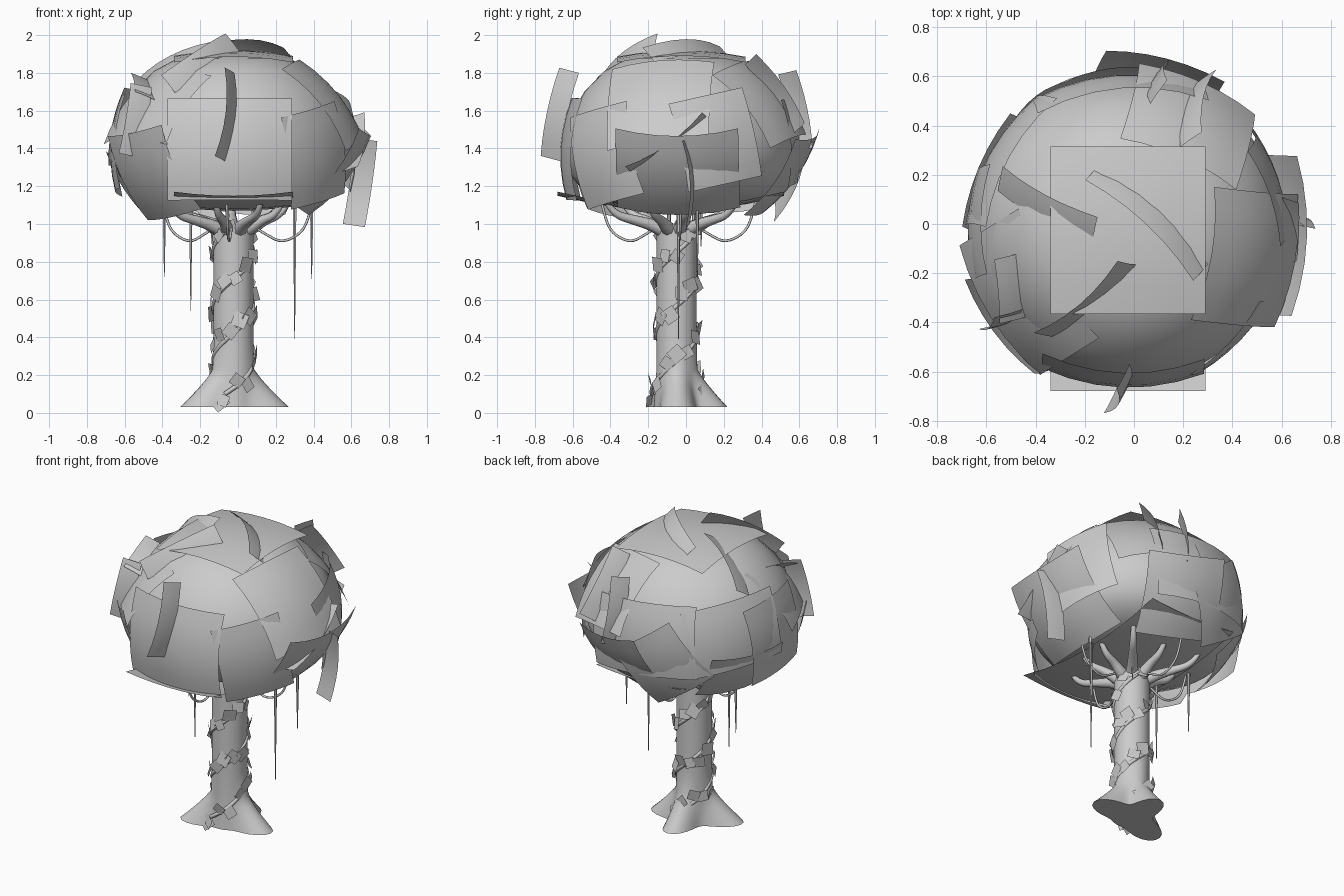
import bpy, bmesh, math, random
from math import sin, cos, pi, radians
from mathutils import Vector, Matrix

cube = bpy.data.objects.get("Cube")
if cube:
    bpy.data.objects.remove(cube)

random.seed(4)
grey = bpy.data.materials.new("plain grey")
grey.use_nodes = True
grey.diffuse_color = (0.6, 0.6, 0.6, 1)
grey.node_tree.nodes["Principled BSDF"].inputs["Base Color"].default_value = (0.6, 0.6, 0.6, 1)


def add_object(name, bm, angle=40):
    mesh = bpy.data.meshes.new(name)
    bm.to_mesh(mesh)
    bm.free()
    mesh.materials.append(grey)
    for face in mesh.polygons:
        face.use_smooth = True
    mesh.set_sharp_from_angle(angle=radians(angle))
    obj = bpy.data.objects.new(name, mesh)
    bpy.context.collection.objects.link(obj)


def add_grid(bm, nu, nv, point, wrap=False):
    """Quad grid of point(i, j), closed around i when wrap is set."""
    rows = [[bm.verts.new(point(i, j)) for i in range(nu)] for j in range(nv)]
    for low, high in zip(rows, rows[1:]):
        for i in range(nu if wrap else nu - 1):
            k = (i + 1) % nu
            bm.faces.new((low[i], low[k], high[k], high[i]))
    return rows


def tube(name, points, radii):
    """Smooth tapered tube along a path."""
    curve = bpy.data.curves.new(name, 'CURVE')
    curve.dimensions = '3D'
    curve.bevel_depth = 1
    curve.bevel_resolution = 2
    curve.resolution_u = 4
    curve.use_fill_caps = True
    line = curve.splines.new('NURBS')
    line.points.add(len(points) - 1)
    line.use_endpoint_u = True
    line.order_u = 3
    for p, co, r in zip(line.points, points, radii):
        p.co = (*co, 1)
        p.radius = r
    curve.materials.append(grey)
    obj = bpy.data.objects.new(name, curve)
    bpy.context.collection.objects.link(obj)


# Leaf crown: rounded body with a shallow bowl underneath
MIDDLE = Vector((-0.025, -0.025, 0))
PROFILE = [(0.02, 1.91), (0.15, 1.905), (0.3, 1.875), (0.42, 1.81), (0.53, 1.7),
           (0.6, 1.58), (0.635, 1.46), (0.635, 1.36), (0.605, 1.26), (0.54, 1.18),
           (0.42, 1.125), (0.3, 1.1), (0.15, 1.09), (0.02, 1.085)]
bm = bmesh.new()


def crown_point(i, j):
    a = 2 * pi * i / 48
    r, z = PROFILE[j]
    return MIDDLE + Vector((r * cos(a), r * sin(a) * 0.97, z))


rows = add_grid(bm, 48, len(PROFILE), crown_point, wrap=True)
bm.faces.new(rows[0])
bm.faces.new(rows[-1][::-1])
bmesh.ops.recalc_face_normals(bm, faces=bm.faces)
add_object("leaf_crown", bm)


def sheet(name, az, r, z, tilt, w, h, roll=0, yaw=0, bend=0.62):
    """Curved leaf sheet centred at azimuth, radius and height, facing out at tilt."""
    a, t = radians(az), radians(tilt)
    out = Vector((cos(a) * cos(t), sin(a) * cos(t), sin(t)))
    side = Vector((-sin(a), cos(a), 0))
    frame = Matrix((side, out.cross(side), out)).transposed()
    frame = frame @ Matrix.Rotation(radians(roll), 3, 'Z') @ Matrix.Rotation(radians(yaw), 3, 'Y')
    spot = MIDDLE + Vector((r * cos(a), r * sin(a), z))
    bm = bmesh.new()

    def point(i, j):
        u, v = (i / 6 - 0.5) * w, (j / 6 - 0.5) * h
        return spot + frame @ Vector((u, v, -bend * (u * u + v * v)))

    add_grid(bm, 7, 7, point)
    add_object(name, bm, 60)


# Wide sheets closing the crown above and below
sheet("leaf_sheet_top", -90, 0, 1.92, 90, 0.63, 0.68, bend=0.3)
sheet("leaf_sheet_bottom", -90, 0.055, 1.07, -90, 0.63, 1.2, bend=0.22)

# Broad leaf sheets wrapped round the crown
# azimuth, radius, height, tilt, width, height of sheet, roll
SHEETS = [
    (-92, 0.64, 1.4, 3, 0.66, 0.54, 0), (-2, 0.6, 1.23, -38, 0.65, 0.53, 0),
    (-140, 0.61, 1.24, -26, 0.48, 0.5, 8), (-148, 0.545, 1.66, 38, 0.62, 0.46, 0),
    (178, 0.65, 1.42, 3, 0.45, 0.5, 6), (150, 0.63, 1.5, 10, 0.6, 0.42, 6),
    (108, 0.635, 1.3, -14, 0.45, 0.45, 35), (157, 0.58, 1.2, -32, 0.5, 0.36, 0),
    (-13, 0.56, 1.68, 38, 0.55, 0.55, 5), (-43, 0.64, 1.36, -3, 0.42, 0.5, 12),
    (18, 0.645, 1.45, 4, 0.42, 0.48, 12), (60, 0.55, 1.68, 38, 0.52, 0.5, 10),
    (80, 0.6, 1.23, -36, 0.5, 0.5, 8), (94, 0.63, 1.46, 5, 0.7, 0.46, 4),
]
for n, (az, r, z, tilt, w, h, roll) in enumerate(SHEETS):
    sheet(f"leaf_sheet_{n + 1}", az, r, z, tilt, w, h, roll)

# Narrow leaf blades standing out from the crown
# azimuth, radius, height, tilt, length, roll, yaw
BLADES = [(-91, 0.66, 1.58, 12, 0.48, -6, 65), (30, 0.12, 1.94, 88, 0.6, -73, 40),
          (165, 0.36, 1.86, 65, 0.48, -12, 30), (-117, 0.35, 1.87, 62, 0.5, -20, 50),
          (-153, 0.53, 1.74, 45, 0.28, 60, 65), (-143, 0.64, 1.55, 12, 0.38, 0, 70),
          (80, 0.63, 1.6, 12, 0.42, 0, 65), (63, 0.58, 1.7, 35, 0.45, 8, 65),
          (5, 0.68, 1.22, -8, 0.46, 3, 75), (-5, 0.64, 1.4, 0, 0.5, -55, 70)]
for n, (az, r, z, tilt, length, roll, yaw) in enumerate(BLADES):
    sheet(f"leaf_blade_{n + 1}", az, r, z, tilt, 0.12, length, roll, yaw)

# Trunk with three flared roots
AXIS = Vector((-0.025, -0.05, 0))
ROOTS = [(2, 0.295), (202, 0.3), (88, 0.27)]
HEIGHTS = [0.03, 0.06, 0.1, 0.14, 0.18, 0.23, 0.4, 0.6, 0.8, 0.92, 1.0]
bm = bmesh.new()


def trunk_point(i, j):
    a, z = 2 * pi * i / 48, HEIGHTS[j]
    flare = max(0, 1 - (z - 0.03) / 0.21) ** 1.2
    r = 0.106 + 0.015 * flare
    for root, reach in ROOTS:
        lobe = max(0, cos(a - radians(root)))
        r += (reach - 0.12) * flare * lobe ** 7
    return AXIS + Vector((r * cos(a), r * sin(a), z))


rows = add_grid(bm, 48, len(HEIGHTS), trunk_point, wrap=True)
bm.faces.new(rows[0][::-1])
bm.faces.new(rows[-1])
add_object("trunk", bm)

# Branches spreading low under the crown
for n in range(9):
    a = 2 * pi * n / 9 + 0.2
    d = Vector((cos(a), sin(a), 0))
    reach = 0.36 if n % 2 else 0.26
    path = [AXIS + d * r + Vector((0, 0, z)) for r, z in
            ((0.04, 0.95), (0.12, 0.99), (reach * 0.65, 1.02), (reach, 1.05), (reach + 0.04, 1.12))]
    tube(f"branch_{n + 1}", path, (0.045, 0.034, 0.026, 0.02, 0.014))

# Thin looping vines below the crown
for n, (a, reach) in enumerate([(172, 0.36), (3, 0.4), (95, 0.4), (-95, 0.38)]):
    d = Vector((cos(radians(a)), sin(radians(a)), 0))
    path = [AXIS + d * reach * t + Vector((0, 0, z)) for t, z in
            ((0.25, 0.99), (0.45, 0.94), (0.65, 0.9), (0.9, 0.95), (1, 1.03), (1.05, 1.12))]
    tube(f"loop_vine_{n + 1}", path, [0.007] * 6)

# Hanging tendrils
for n, (x, y, tip) in enumerate([(-0.39, 0.04, 0.72), (-0.25, -0.09, 0.54), (0.3, -0.04, 0.39),
                                 (0.39, 0.06, 0.71), (0.08, 0.08, 0.88)]):
    bm = bmesh.new()
    bmesh.ops.create_cone(bm, cap_ends=True, segments=6, radius1=0.002, radius2=0.011, depth=1.12 - tip,
                          matrix=Matrix.Translation((x, y, (1.12 + tip) / 2)))
    add_object(f"hanging_tendril_{n + 1}", bm)

# Two ivy stems winding up the trunk, set with small square leaves
leaves = bmesh.new()
for n, start in enumerate((-1.9, 1.2)):
    path = []
    for k in range(41):
        a, z = start + k * 0.24, 0.1 + k * 0.022
        r = 0.105 + 0.06 * max(0, 1 - z / 0.22)
        path.append(AXIS + Vector((r * cos(a), r * sin(a), z)))
    tube(f"ivy_stem_{n + 1}", path, [0.012] * len(path))
    for p in path[::2]:
        d = (p - AXIS).to_2d().normalized()
        a = math.atan2(d.y, d.x) + random.uniform(-0.3, 0.3)
        turn = Matrix.Rotation(a, 4, 'Z') @ Matrix.Rotation(pi / 2 + random.uniform(-0.3, 0.3), 4, 'Y') \
            @ Matrix.Rotation(random.uniform(0, pi), 4, 'Z')
        spot = p + Vector((0.016 * cos(a), 0.016 * sin(a), random.uniform(-0.05, 0.05)))
        bmesh.ops.create_grid(leaves, x_segments=1, y_segments=1, size=random.uniform(0.03, 0.04),
                              matrix=Matrix.Translation(spot) @ turn)
# Lowest leaf resting against the root
bmesh.ops.create_grid(leaves, x_segments=1, y_segments=1, size=0.042,
                      matrix=Matrix.Translation((-0.1, -0.18, 0.06)) @ Matrix.Rotation(1.4, 4, 'X')
                      @ Matrix.Rotation(0.7, 4, 'Z'))
add_object("ivy_leaves", leaves)
